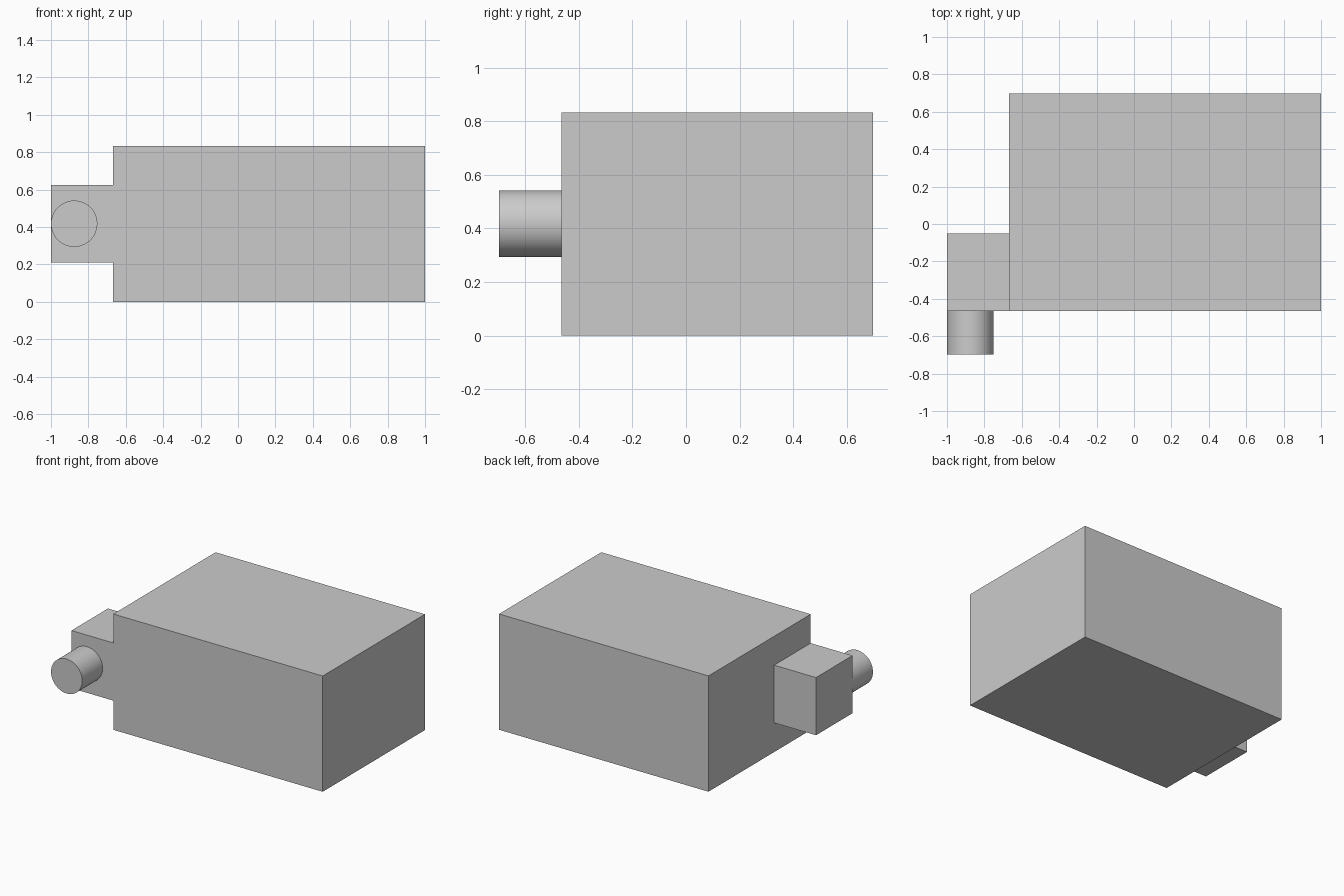
import bpy
import math

# Remove the default object
cube = bpy.data.objects.get("Cube")
if cube:
    bpy.data.objects.remove(cube, do_unlink=True)

# Single plain colour
grey = bpy.data.materials.new("light_grey")
grey.use_nodes = True
colour = (0.6, 0.6, 0.6, 1)
grey.diffuse_color = colour
grey.node_tree.nodes["Principled BSDF"].inputs["Base Color"].default_value = colour


def box(name, low, high):
    """Box between two opposite corners."""
    centre = [(a + b) / 2 for a, b in zip(low, high)]
    bpy.ops.mesh.primitive_cube_add(size=1, location=centre)
    ob = bpy.context.object
    ob.name = name
    ob.scale = [b - a for a, b in zip(low, high)]
    bpy.ops.object.transform_apply(location=False, rotation=False, scale=True)
    ob.data.materials.append(grey)
    return ob


FRONT = -0.465       # shared front plane of body and mount
BODY_SIDE = -0.667   # body side that carries the mount
TIP = -0.697         # front end of the barrel
RADIUS = 0.124

# Main body and the small side mount, flush at the front
box("body", (BODY_SIDE, FRONT, 0), (1, 0.697, 0.833))
box("side_mount", (-1, FRONT, 0.21), (BODY_SIDE, -0.05, 0.625))

# Round barrel on the front of the mount, tangent to its outer side
bpy.ops.mesh.primitive_cylinder_add(
    vertices=64, radius=RADIUS, depth=FRONT - TIP,
    location=(RADIUS - 1, (FRONT + TIP) / 2, 0.418),
    rotation=(math.pi / 2, 0, 0))
barrel = bpy.context.object
barrel.name = "front_barrel"
barrel.data.materials.append(grey)
bpy.ops.object.shade_smooth_by_angle(angle=math.radians(30))
